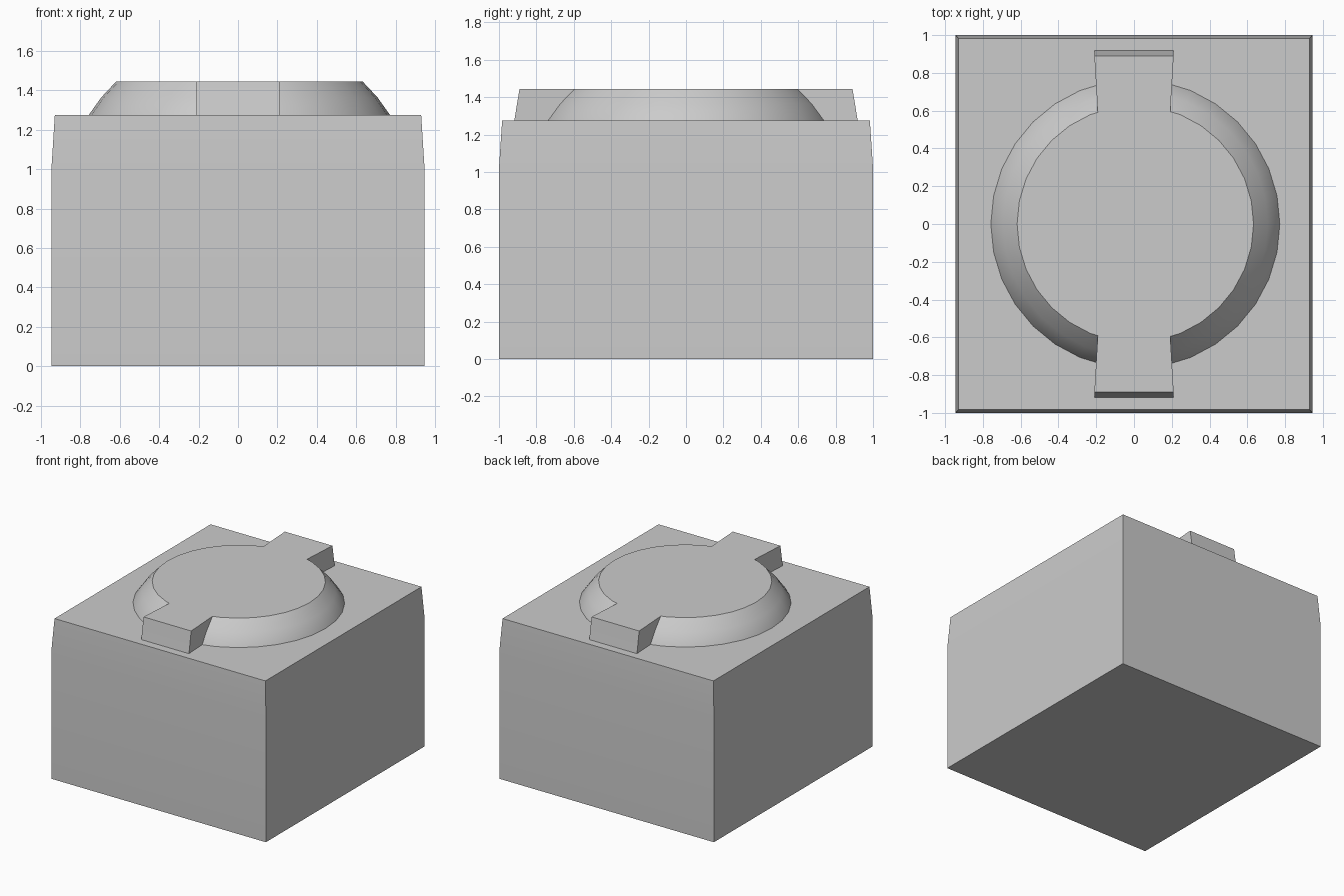
import bpy
from math import cos, sin, tau, radians

if "Cube" in bpy.data.objects:
    bpy.data.objects.remove(bpy.data.objects["Cube"], do_unlink=True)

grey = bpy.data.materials.new("plain grey")
grey.use_nodes = True
grey.diffuse_color = (0.6, 0.6, 0.6, 1)
grey.node_tree.nodes["Principled BSDF"].inputs["Base Color"].default_value = grey.diffuse_color


def loft(name, rings):
    """Capped solid through rings of points, listed from bottom to top."""
    n = len(rings[0])
    verts = [p for ring in rings for p in ring]
    faces = [list(range(n))[::-1], list(range(len(verts) - n, len(verts)))]
    for r in range(len(rings) - 1):
        for i in range(n):
            j = (i + 1) % n
            faces.append([r * n + i, r * n + j, (r + 1) * n + j, (r + 1) * n + i])
    mesh = bpy.data.meshes.new(name)
    mesh.from_pydata(verts, [], faces)
    mesh.materials.append(grey)
    obj = bpy.data.objects.new(name, mesh)
    bpy.context.collection.objects.link(obj)
    return obj


def activate(obj):
    bpy.ops.object.select_all(action='DESELECT')
    obj.select_set(True)
    bpy.context.view_layer.objects.active = obj


def rectangle(x, y, z):
    return [(-x, -y, z), (x, -y, z), (x, y, z), (-x, y, z)]


def circle(r, z, cx=0.007, n=32):
    return [(cx + r * cos(tau * i / n), r * sin(tau * i / n), z) for i in range(n)]


def waisted(end_y, z):
    # Strip that narrows slightly toward the middle
    return [(-0.21, -end_y, z), (0.21, -end_y, z), (0.191, -0.58, z), (0.191, 0.58, z),
            (0.21, end_y, z), (-0.21, end_y, z), (-0.191, 0.58, z), (-0.191, -0.58, z)]


# Box body, drawn in slightly near the top
body = loft("body", [rectangle(0.946, 1.0, 0), rectangle(0.946, 1.0, 1.02),
                     rectangle(0.93, 0.983, 1.275)])

# Round raised lid with a convex sloping rim
lid = loft("lid", [circle(0.768, 1.265), circle(0.765, 1.275), circle(0.701, 1.365),
                   circle(0.626, 1.445)])

# Bar whose ends form the front and back tabs, merged into the lid
bar = loft("tab_bar", [waisted(0.92, 1.265), waisted(0.918, 1.275), waisted(0.89, 1.445)])
activate(lid)
union = lid.modifiers.new("join tabs", 'BOOLEAN')
union.operation = 'UNION'
union.solver = 'EXACT'
union.object = bar
bpy.ops.object.modifier_apply(modifier=union.name)
bpy.data.objects.remove(bar, do_unlink=True)

for obj in (body, lid):
    activate(obj)
    bpy.ops.object.shade_smooth_by_angle(angle=radians(25))
